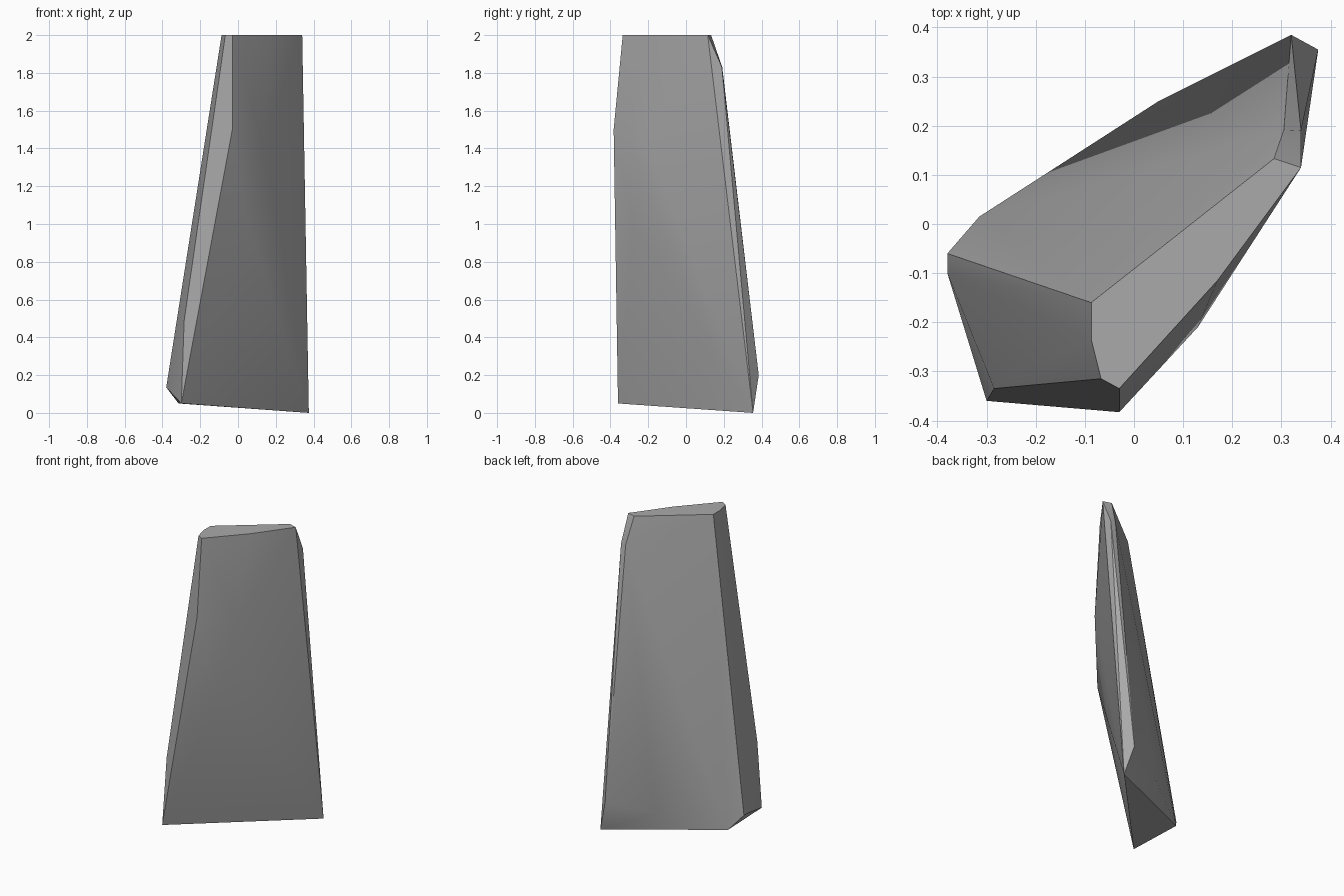
import bpy, bmesh
from math import radians

cube = bpy.data.objects.get("Cube")
if cube:
    bpy.data.objects.remove(cube, do_unlink=True)

# Corner points of the leaning slab, grouped by region
top_rim = [(x, y, 2) for x, y in [
    (-.087, -.16), (-.087, -.235), (-.067, -.315), (-.03, -.335),
    (.17, -.115), (.34, .115), (.285, .133)]]
shoulder = [(.34, .19, 1.83), (.305, .192, 1.83)]
front_bulge = [(-.03, -.383, 1.5), (.13, -.21, 1.43),
               (.05, -.28, 1.0), (-.285, -.335, .49)]
lower_bevel = [(-.38, -.06, .135), (-.38, -.10, .135),
               (.05, .25, .15), (.32, .385, .2)]
base = [(-.30, -.36, .05), (-.315, .015, .05), (.375, .355, 0)]

# Stone: wrap the corners in a faceted shell
bm = bmesh.new()
for p in top_rim + shoulder + front_bulge + lower_bevel + base:
    bm.verts.new(p)
hull = bmesh.ops.convex_hull(bm, input=bm.verts)
loose = [v for v in bm.verts if not v.link_faces]
bmesh.ops.delete(bm, geom=loose, context='VERTS')
bmesh.ops.dissolve_limit(bm, angle_limit=radians(1),
                         verts=bm.verts, edges=bm.edges)
bmesh.ops.recalc_face_normals(bm, faces=bm.faces)
mesh = bpy.data.meshes.new("stone_slab")
bm.to_mesh(mesh)
bm.free()
stone = bpy.data.objects.new("stone_slab", mesh)
bpy.context.collection.objects.link(stone)

# Plain grey stone colour
grey = bpy.data.materials.new("stone_grey")
grey.use_nodes = True
colour = (.4, .4, .4, 1)
grey.diffuse_color = colour
grey.node_tree.nodes["Principled BSDF"].inputs["Base Color"].default_value = colour
mesh.materials.append(grey)

# Smooth shading with crisp ridges
bpy.ops.object.select_all(action='DESELECT')
stone.select_set(True)
bpy.context.view_layer.objects.active = stone
bpy.ops.object.shade_smooth_by_angle(angle=radians(30))
